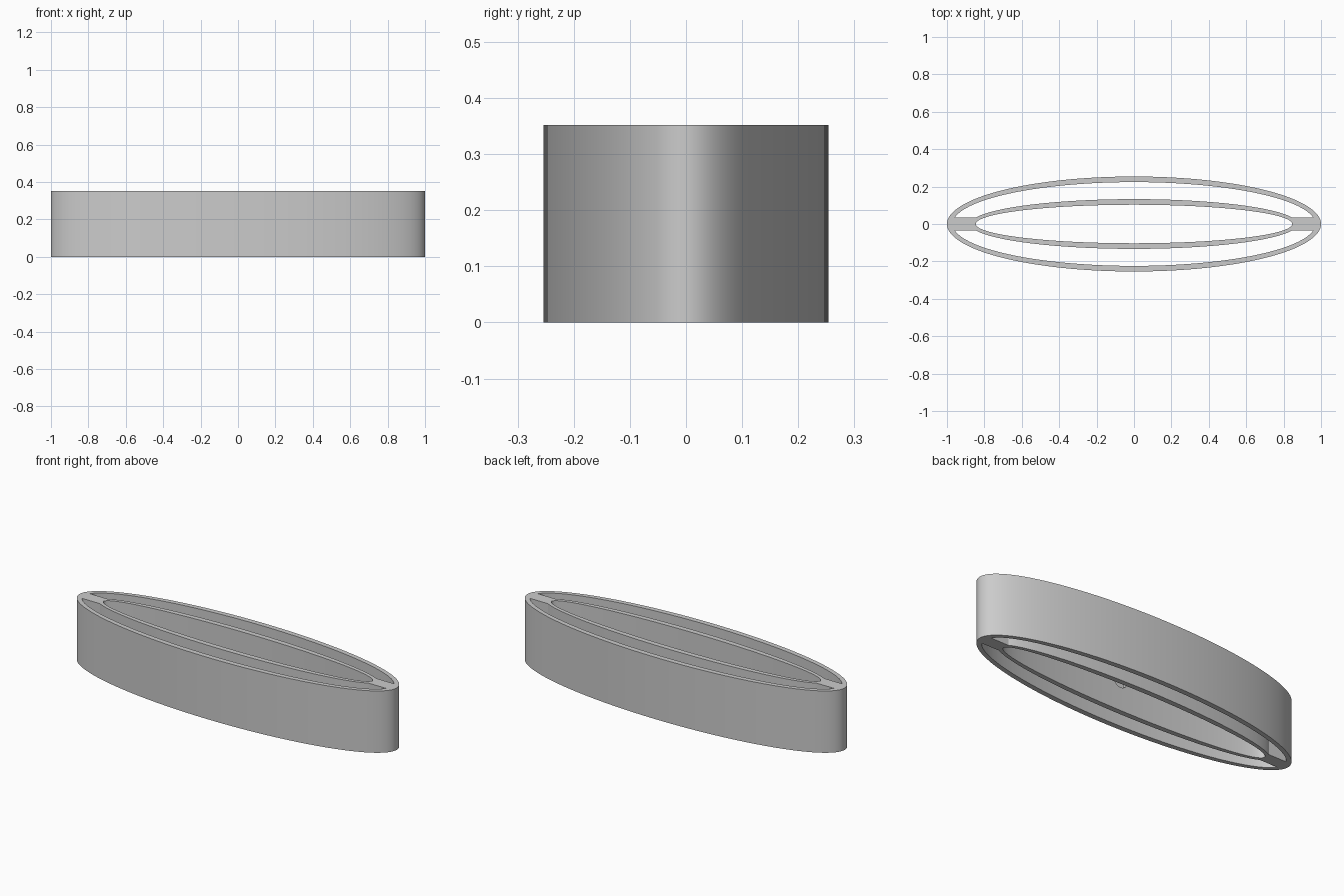
import bpy
import bmesh
from math import cos, sin, tau, sqrt, radians

HEIGHT = 0.352
WALL = 0.03
OUTER = (1.0, 0.254)      # half axes of the outer ring
INNER = (0.876, 0.133)    # half axes of the inner ring
STRAP = 0.035             # half width of the end straps
SEGMENTS = 128

if "Cube" in bpy.data.objects:
    bpy.data.objects.remove(bpy.data.objects["Cube"])

grey = bpy.data.materials.new("light_grey")
grey.use_nodes = True
grey.diffuse_color = (0.6, 0.6, 0.6, 1)
grey.node_tree.nodes["Principled BSDF"].inputs["Base Color"].default_value = grey.diffuse_color


def finish(name, bm):
    bmesh.ops.recalc_face_normals(bm, faces=bm.faces)
    mesh = bpy.data.meshes.new(name)
    bm.to_mesh(mesh)
    bm.free()
    mesh.materials.append(grey)
    obj = bpy.data.objects.new(name, mesh)
    bpy.context.collection.objects.link(obj)
    return obj


def smooth(obj):
    bpy.ops.object.select_all(action="DESELECT")
    obj.select_set(True)
    bpy.context.view_layer.objects.active = obj
    bpy.ops.object.shade_smooth_by_angle(angle=radians(30))


def elliptical_ring(name, axes):
    a, b = axes
    bm = bmesh.new()
    # Section of the wall: outer bottom, outer top, inner top, inner bottom
    section = [(0, 0), (0, HEIGHT), (WALL, HEIGHT), (WALL, 0)]
    loops = []
    for i in range(SEGMENTS):
        t = tau * i / SEGMENTS
        loops.append([bm.verts.new(((a - d) * cos(t), (b - d) * sin(t), z))
                      for d, z in section])
    for i, this in enumerate(loops):
        after = loops[(i + 1) % SEGMENTS]
        for k in range(4):
            n = (k + 1) % 4
            bm.faces.new((this[k], after[k], after[n], this[n]))
    return finish(name, bm)


def end_strap(name, side):
    # Solid bar whose ends follow the two curved walls it joins
    bm = bmesh.new()
    steps = 12
    outline = []
    for axes, inset, order in ((INNER, 0, 1), (OUTER, WALL, -1)):
        a, b = axes[0] - inset, axes[1] - inset
        for i in range(steps + 1):
            y = order * STRAP * (2 * i / steps - 1)
            outline.append(bm.verts.new((side * a * sqrt(1 - (y / b) ** 2), y, 0)))
    base = bm.faces.new(outline)
    extruded = bmesh.ops.extrude_face_region(bm, geom=[base], use_keep_orig=True)
    top = [v for v in extruded["geom"] if isinstance(v, bmesh.types.BMVert)]
    bmesh.ops.translate(bm, verts=top, vec=(0, 0, HEIGHT))
    return finish(name, bm)


# Walls
outer_ring = elliptical_ring("outer_ring", OUTER)
inner_ring = elliptical_ring("inner_ring", INNER)

# Round cross hole at the middle of the inner ring
bpy.ops.mesh.primitive_cylinder_add(vertices=32, radius=0.043, depth=0.4,
                                    location=(0, 0, HEIGHT / 2),
                                    rotation=(radians(90), 0, 0))
cutter = bpy.context.object
cutter.name = "hole_cutter"
cutter.hide_render = True
cutter.data.materials.append(grey)
cut = inner_ring.modifiers.new("cross_hole", "BOOLEAN")
cut.operation = "DIFFERENCE"
cut.solver = "EXACT"
cut.object = cutter
bpy.context.view_layer.objects.active = inner_ring
bpy.ops.object.modifier_apply(modifier=cut.name)
bpy.data.objects.remove(cutter)

# Straps at both ends
straps = [end_strap("left_strap", 1), end_strap("right_strap", -1)]

for part in [outer_ring, inner_ring] + straps:
    smooth(part)
